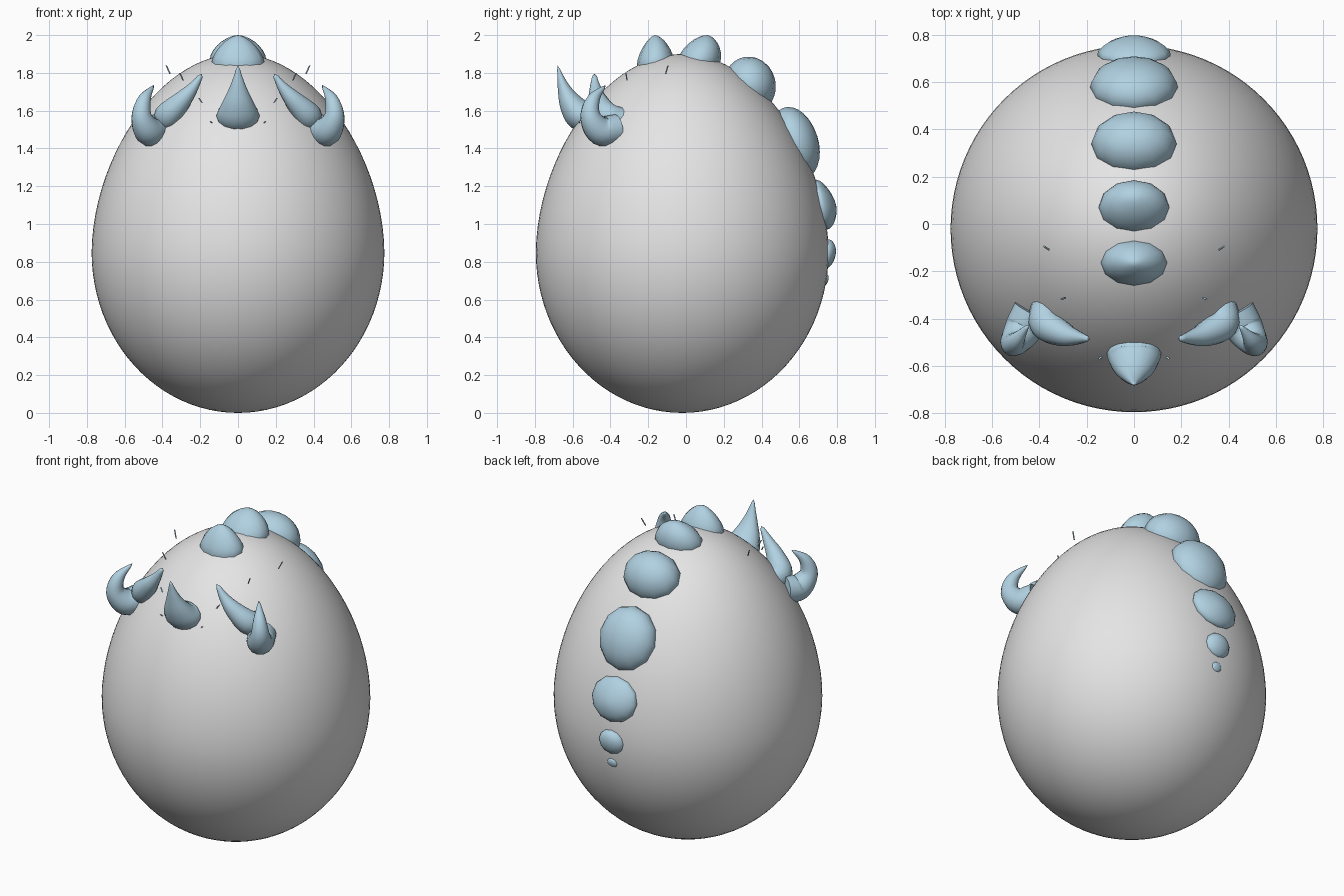
import bpy, bmesh, math
from mathutils import Vector

if "Cube" in bpy.data.objects:
    bpy.data.objects.remove(bpy.data.objects["Cube"])


def material(name, rgb):
    m = bpy.data.materials.new(name)
    m.diffuse_color = (*rgb, 1)
    m.use_nodes = True
    m.node_tree.nodes["Principled BSDF"].inputs["Base Color"].default_value = m.diffuse_color
    return m


SHELL = material("shell grey", (0.78, 0.78, 0.78))
BLUE = material("horn blue", (0.44, 0.64, 0.76))


def loft(name, rings, mat, angle=60):
    """Skin closed rings of points; a ring of one point makes a pole."""
    bm = bmesh.new()
    loops = [[bm.verts.new(p) for p in r] for r in rings]
    for a, b in zip(loops, loops[1:]):
        n = max(len(a), len(b))
        for i in range(n):
            j = (i + 1) % n
            if len(a) == 1:
                bm.faces.new((a[0], b[i], b[j]))
            elif len(b) == 1:
                bm.faces.new((a[i], a[j], b[0]))
            else:
                bm.faces.new((a[i], a[j], b[j], b[i]))
    for end in (loops[0], loops[-1]):
        if len(end) > 1:
            bm.faces.new(end)
    bmesh.ops.recalc_face_normals(bm, faces=bm.faces)
    me = bpy.data.meshes.new(name)
    bm.to_mesh(me)
    bm.free()
    me.materials.append(mat)
    ob = bpy.data.objects.new(name, me)
    bpy.context.collection.objects.link(ob)
    bpy.ops.object.select_all(action='DESELECT')
    ob.select_set(True)
    bpy.context.view_layer.objects.active = ob
    bpy.ops.object.shade_smooth_by_angle(angle=math.radians(angle))
    return ob


def circle(c, u, v, n):
    return [c + u * math.cos(2 * math.pi * i / n) + v * math.sin(2 * math.pi * i / n)
            for i in range(n)]


X, Y, Z = Vector((1, 0, 0)), Vector((0, 1, 0)), Vector((0, 0, 1))

# Egg shell: fuller below, tapering above its widest height
rings = []
for k in range(49):
    t = -math.cos(math.pi * k / 48)
    z = 0.85 + t * (0.85 if t < 0 else 1.05)
    r = 0.775 * math.sqrt(max(0, 1 - t * t)) * (1 - 0.09 * max(0, t) ** 1.5)
    c = Vector((0, -0.02, z))
    rings.append([c] if k in (0, 48) else circle(c, X * r, Y * r, 96))
loft("egg_shell", rings, SHELL)


def spine(name, a, b, tip, half_width, p, q):
    """Rounded ridge plate from base points a, b (y, z) up to its tip."""
    a, b, tip = (Vector((0, *v)) for v in (a, b, tip))
    mid, half = (a + b) / 2, (b - a) / 2
    out = [circle(mid - (tip - mid) * 0.25, X * half_width * 0.95, half * 0.95, 12)]
    for s in (0, 0.2, 0.4, 0.6, 0.75, 0.88, 0.96):
        w = (1 - s ** p) ** q
        out.append(circle(mid + (tip - mid) * s, X * half_width * w, half * w, 12))
    loft(name, out + [[tip]], BLUE)


# Ridge plates running from the crown down the back
SPINES = [
    ((-0.26, 1.845), (-0.065, 1.87), (-0.165, 2.0), 0.14, 1.5, 0.65),
    ((-0.04, 1.88), (0.18, 1.85), (0.115, 2.0), 0.15, 1.8, 0.6),
    ((0.22, 1.82), (0.455, 1.65), (0.41, 1.86), 0.18, 2.0, 0.5),
    ((0.49, 1.60), (0.665, 1.26), (0.675, 1.515), 0.185, 2.0, 0.5),
    ((0.69, 1.235), (0.745, 0.97), (0.795, 1.10), 0.155, 1.7, 0.6),
    ((0.735, 0.915), (0.755, 0.77), (0.793, 0.87), 0.085, 1.8, 0.5),
    ((0.74, 0.735), (0.735, 0.675), (0.755, 0.71), 0.035, 2.0, 0.5),
]
for n, args in enumerate(SPINES, 1):
    spine(f"back_spine_{n}", *args)


def horn(name, path, flat=1.0):
    """Tapered curved horn through (x, y, z, radius) points."""
    pts = [Vector(p) for p in path]
    pts = [2 * pts[0] - pts[1]] + pts + [2 * pts[-1] - pts[-2]]
    pts[0][3], pts[-1][3] = path[0][3], 0
    dense = []
    for i in range(1, len(pts) - 2):
        p0, p1, p2, p3 = pts[i - 1:i + 3]
        for k in range(5):
            t = k / 5
            dense.append(0.5 * (2 * p1 + (p2 - p0) * t
                                + (2 * p0 - 5 * p1 + 4 * p2 - p3) * t * t
                                + (3 * p1 - p0 - 3 * p2 + p3) * t ** 3))
    dense.append(pts[-2])
    out, u = [], None
    for i, d in enumerate(dense[:-1]):
        tangent = (dense[i + 1] - dense[max(i - 1, 0)]).to_3d().normalized()
        u = X if u is None else u
        u = (u - tangent * u.dot(tangent)).normalized()
        r = max(d[3], 0.006)
        out.append(circle(d.to_3d(), u * r, tangent.cross(u) * r * flat, 14))
    loft(name, out + [[dense[-1].to_3d()]], BLUE)


# Central brow horn
horn("center_horn", [(0, -0.48, 1.56, 0.10), (0, -0.555, 1.575, 0.114),
                     (0, -0.61, 1.64, 0.085), (0, -0.65, 1.73, 0.042),
                     (0, -0.68, 1.84, 0.006)], 0.75)

# Paired horns and loose slivers, mirrored left and right
INNER = [(-0.37, -0.34, 1.55, 0.065), (-0.37, -0.42, 1.575, 0.072),
         (-0.30, -0.465, 1.65, 0.052), (-0.24, -0.48, 1.72, 0.03),
         (-0.19, -0.485, 1.795, 0.01)]
OUTER = [(-0.43, -0.37, 1.50, 0.082), (-0.475, -0.455, 1.495, 0.078),
         (-0.51, -0.505, 1.57, 0.055), (-0.495, -0.49, 1.66, 0.035),
         (-0.445, -0.425, 1.735, 0.006)]
SLIVERS = [((-0.38, -0.095, 1.84), (-0.36, -0.108, 1.795)),
           ((-0.308, -0.318, 1.80), (-0.29, -0.312, 1.76)),
           ((-0.207, -0.48, 1.668), (-0.192, -0.488, 1.644)),
           ((-0.146, -0.568, 1.543), (-0.138, -0.563, 1.535))]
for side, s in (("left", 1), ("right", -1)):
    horn(f"{side}_inner_horn", [(x * s, y, z, r) for x, y, z, r in INNER])
    horn(f"{side}_outer_horn", [(x * s, y, z, r) for x, y, z, r in OUTER])
    for n, ends in enumerate(SLIVERS, 1):
        ends = [Vector((x * s, y, z)) for x, y, z in ends]
        loft(f"{side}_sliver_{n}", [circle(e, X * 0.004, Y * 0.004, 6) for e in ends], BLUE)
